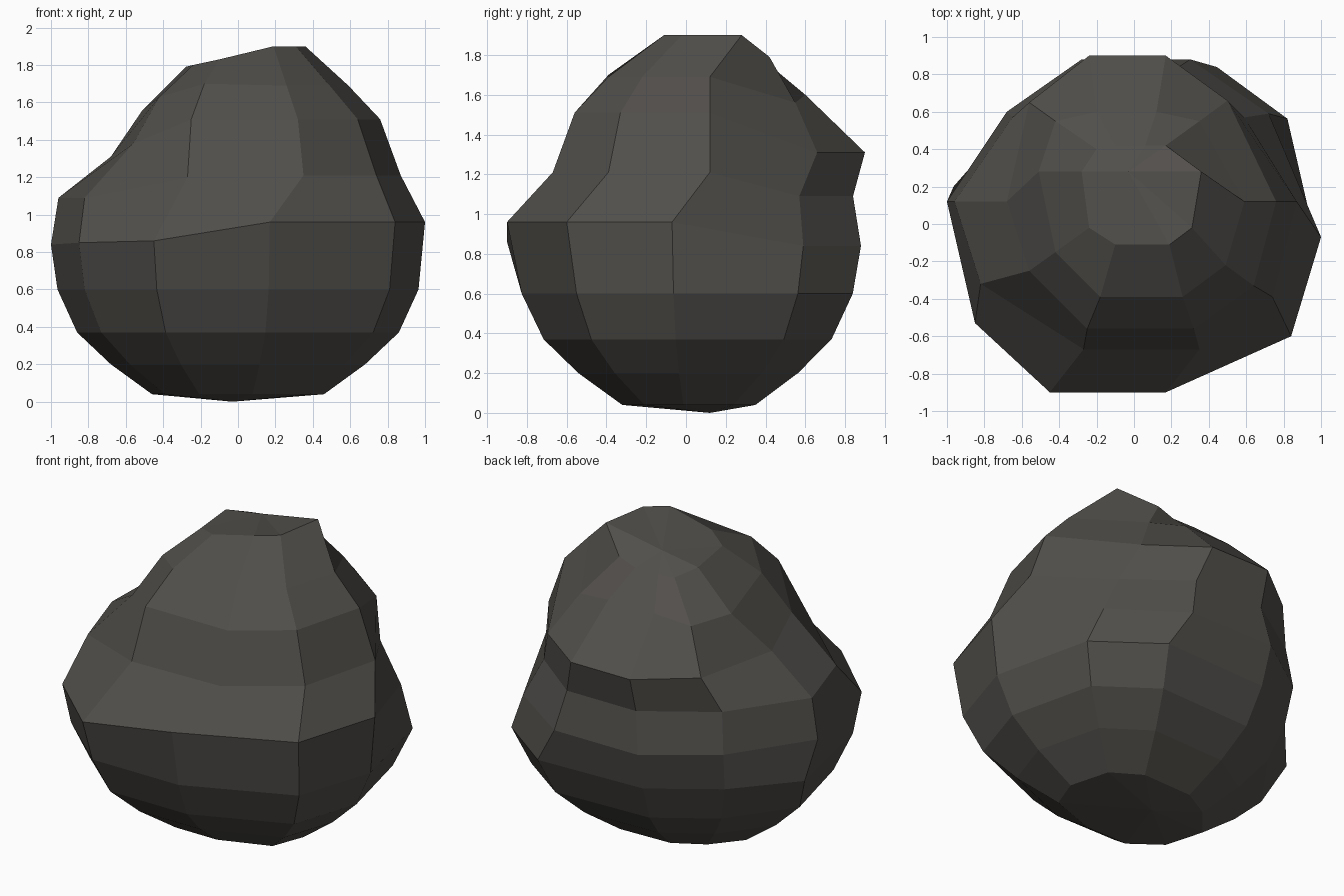
import bpy, bmesh

if "Cube" in bpy.data.objects:
    bpy.data.objects.remove(bpy.data.objects["Cube"])

SIDES = 10

# Irregular widest outline, counter-clockwise from +x
BELLY = [(1.0, -.07), (.72, .59), (.30, .88), (-.28, .88), (-.68, .60),
         (-1.0, .12), (-.85, -.53), (-.45, -.90), (.17, -.90), (.84, -.60)]

# Underside: height, x scale, y scale of the belly outline
UNDERSIDE = [(.04, .46, .37), (.20, .68, .61), (.37, .86, .80), (.60, .965, .92)]
BASE = list(BELLY)
BASE[1:3] = [(.85, .61), (.46, .91)]      # lower back-right corner juts out

# Chipped cross-sections above the belly
SHOULDER = [(.87, .12), (.59, .57), (.24, .84), (-.24, .84), (-.65, .57),
            (-.96, .12), (-.82, -.32), (-.27, -.67), (.35, -.67), (.74, -.39)]
LEDGE = [(.76, .12), (.50, .66), (.17, .90), (-.24, .90), (-.56, .65),
         (-.68, .12), (-.56, -.25), (-.25, -.56), (.32, -.56), (.64, -.33)]
NECK = [(.59, .12), (.35, .55), (.12, .60), (-.20, .60), (-.42, .55),
        (-.51, .28), (-.42, -.15), (-.18, -.39), (.26, -.39), (.49, -.22)]
CROWN = [(.36, .28), (.17, .42), (.06, .42), (-.10, .42), (-.20, .40),
         (-.28, .28), (-.24, -.02), (-.10, -.11), (.19, -.11), (.31, -.02)]

# Outline, then heights of: back-left columns, column 6, column 7, raised front-right
UPPER = [(BELLY, .84, .85, .86, .96), (SHOULDER, 1.09, 1.09, 1.20, 1.21),
         (LEDGE, 1.31, 1.38, 1.51, 1.51), (NECK, 1.56, 1.63, 1.70, 1.69),
         (CROWN, 1.79, 1.80, 1.83, 1.90)]
RAISED = {8, 9, 0}


def column_height(i, low, left, front, high):
    return high if i in RAISED else {6: left, 7: front}.get(i, low)


bm = bmesh.new()
rings = []
for z, sx, sy in UNDERSIDE:
    rings.append([bm.verts.new((x * sx, .02 * (1 - sy) + y * sy, z)) for x, y in BASE])
rings[-1][5].co.y = .20
for outline, *heights in UPPER:
    rings.append([bm.verts.new((x, y, column_height(i, *heights)))
                  for i, (x, y) in enumerate(outline)])

# Back slope runs smoothly from the ledge into the crown
for i in (2, 3):
    rings[-2][i].co.z = 1.60
    rings[-1][i].co.z = 1.75
rings[-1][4].co.z = 1.75

# Skin between rings, then close both poles
for a, b in zip(rings, rings[1:]):
    for i in range(SIDES):
        j = (i + 1) % SIDES
        bm.faces.new((a[i], a[j], b[j], b[i]))
for ring, pole in ((rings[0], (-.03, .12, 0)), (rings[-1], (-.03, .28, 1.83))):
    tip = bm.verts.new(pole)
    for i in range(SIDES):
        bm.faces.new((ring[i], ring[(i + 1) % SIDES], tip))
bmesh.ops.recalc_face_normals(bm, faces=bm.faces)

mesh = bpy.data.meshes.new("rock")
bm.to_mesh(mesh)
bm.free()
rock = bpy.data.objects.new("rock", mesh)
bpy.context.collection.objects.link(rock)

stone = bpy.data.materials.new("dark_stone")
stone.diffuse_color = (.083, .078, .07, 1)
stone.use_nodes = True
stone.node_tree.nodes["Principled BSDF"].inputs["Base Color"].default_value = stone.diffuse_color
mesh.materials.append(stone)
